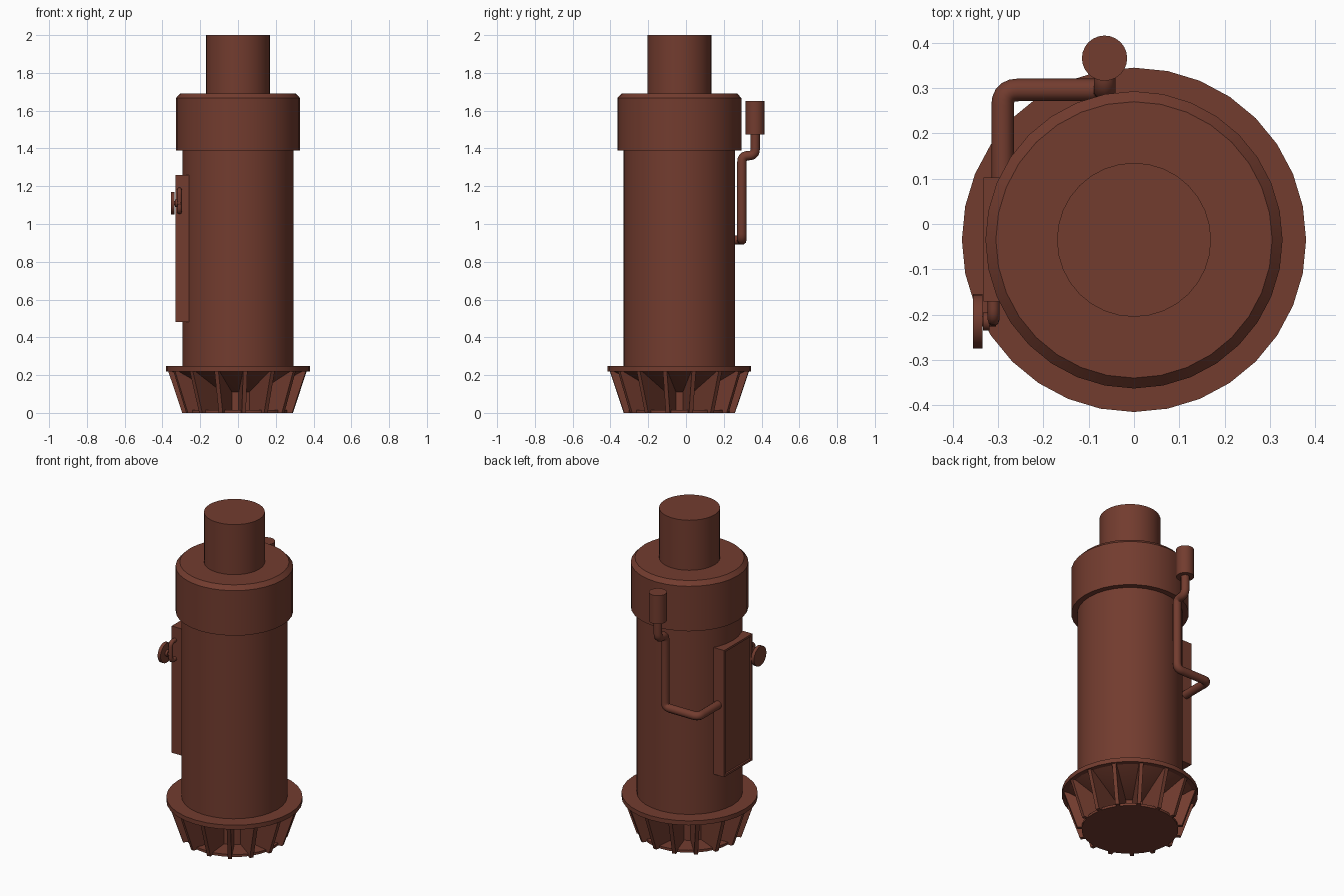
import bpy, bmesh, math
from mathutils import Vector, Matrix

cube = bpy.data.objects.get("Cube")
if cube:
    bpy.data.objects.remove(cube, do_unlink=True)

AXIS = Vector((0, -0.035, 0))   # centre line of the main body
rust = bpy.data.materials.new("rust_brown")
rust.use_nodes = True
COLOUR = (0.17, 0.045, 0.028, 1)
rust.diffuse_color = COLOUR
rust.node_tree.nodes["Principled BSDF"].inputs["Base Color"].default_value = COLOUR


def finish(name, bm, smooth=True):
    bmesh.ops.recalc_face_normals(bm, faces=bm.faces)
    mesh = bpy.data.meshes.new(name)
    bm.to_mesh(mesh)
    bm.free()
    obj = bpy.data.objects.new(name, mesh)
    bpy.context.collection.objects.link(obj)
    mesh.materials.append(rust)
    if smooth:
        bpy.ops.object.select_all(action='DESELECT')
        obj.select_set(True)
        bpy.context.view_layer.objects.active = obj
        bpy.ops.object.shade_smooth_by_angle(angle=math.radians(35))
    return obj


def lathe(name, profile, centre=AXIS, sides=32, turn=None):
    """Closed solid of revolution from (radius, height) pairs."""
    bm = bmesh.new()
    rings = [[bm.verts.new((r * math.cos(math.tau * i / sides),
                            r * math.sin(math.tau * i / sides), z))
              for i in range(sides)] for r, z in profile]
    for a, b in zip(rings, rings[1:]):
        for i in range(sides):
            j = (i + 1) % sides
            bm.faces.new((a[i], a[j], b[j], b[i]))
    bm.faces.new(rings[0])
    bm.faces.new(rings[-1])
    if turn:
        bm.transform(turn)
    bm.transform(Matrix.Translation(centre))
    return finish(name, bm)


def tube(name, corners, radius, bend, steps=5):
    """Round pipe along corner points with rounded bends."""
    pts = [Vector(c) for c in corners]
    path = [pts[0]]
    for a, b, c in zip(pts, pts[1:], pts[2:]):
        start = b + (a - b).normalized() * bend
        end = b + (c - b).normalized() * bend
        for k in range(steps + 1):
            t = k / steps
            path.append(start * (1 - t) ** 2 + b * 2 * t * (1 - t) + end * t ** 2)
    path.append(pts[-1])
    curve = bpy.data.curves.new(name, 'CURVE')
    curve.dimensions = '3D'
    curve.bevel_depth = radius
    curve.bevel_resolution = 3
    curve.use_fill_caps = True
    spline = curve.splines.new('POLY')
    spline.points.add(len(path) - 1)
    for point, co in zip(spline.points, path):
        point.co = (*co, 1)
    spline.use_smooth = True
    obj = bpy.data.objects.new(name, curve)
    bpy.context.collection.objects.link(obj)
    curve.materials.append(rust)
    return obj


# Main body, collar and top stack
lathe("body", [(0.295, 0.24), (0.295, 1.40)])
lathe("collar", [(0.328, 1.39), (0.328, 1.667), (0.305, 1.692), (0.17, 1.692)])
lathe("top_stack", [(0.17, 1.68), (0.17, 2.0)])

# Base: flange, tapering underside, core and floor plate
lathe("base_flange", [(0.38, 0.22), (0.38, 0.247)])
lathe("base_underside", [(0.14, 0.11), (0.355, 0.222)])
lathe("base_core", [(0.14, 0.005), (0.14, 0.12)])
lathe("base_floor", [(0.27, 0.0), (0.27, 0.015)])

# Ring of radial fins around the base
FINS = 15
bm = bmesh.new()
outline = [(0.14, 0.0), (0.295, 0.0), (0.37, 0.222), (0.14, 0.222)]
for i in range(FINS):
    rot = Matrix.Rotation(math.pi + math.tau * i / FINS, 4, 'Z')
    sides = [[bm.verts.new(AXIS + rot @ Vector((r, w, z))) for r, z in outline]
             for w in (-0.011, 0.011)]
    for side in sides:
        bm.faces.new(side)
    for k in range(4):
        n = (k + 1) % 4
        bm.faces.new((sides[0][k], sides[0][n], sides[1][n], sides[1][k]))
finish("base_fins", bm, smooth=False)

# Side box with an inset door
bm = bmesh.new()
bmesh.ops.create_cube(bm, size=1)
bm.transform(Matrix.Translation((-0.292, -0.034, 0.87)) @ Matrix.Diagonal((0.08, 0.274, 0.78, 1)))
bm.normal_update()
door = [f for f in bm.faces if f.normal.x < -0.9]
bmesh.ops.inset_region(bm, faces=door, thickness=0.018)
bmesh.ops.inset_region(bm, faces=door, thickness=0.003, depth=-0.008)
finish("side_box", bm, smooth=False)

# Handwheel and its small bracket pipe
across = Matrix.Rotation(math.pi / 2, 4, 'Y')
wheel = Vector((-0.345, -0.215, 1.11))
lathe("handwheel", [(0.06, -0.01), (0.06, 0.01)], wheel, 24, across)
lathe("wheel_stem", [(0.011, 0.0), (0.011, 0.04)], wheel, 12, across)
lathe("wheel_hub", [(0.02, 0.012), (0.02, 0.026)], wheel, 12, across)
tube("wheel_bracket", [(-0.31, -0.16, 1.18), (-0.31, -0.212, 1.18),
                       (-0.31, -0.212, 1.065), (-0.31, -0.16, 1.065)], 0.013, 0.025)

# Bent pipe from the box up to the canister
tube("bent_pipe", [(-0.29, 0.09, 0.915), (-0.29, 0.296, 0.915), (-0.065, 0.296, 0.915),
                   (-0.065, 0.296, 1.362), (-0.065, 0.366, 1.362), (-0.065, 0.366, 1.49)],
     0.025, 0.034)
lathe("canister", [(0.05, 1.475), (0.05, 1.65)], Vector((-0.065, 0.366, 0)), 24)
